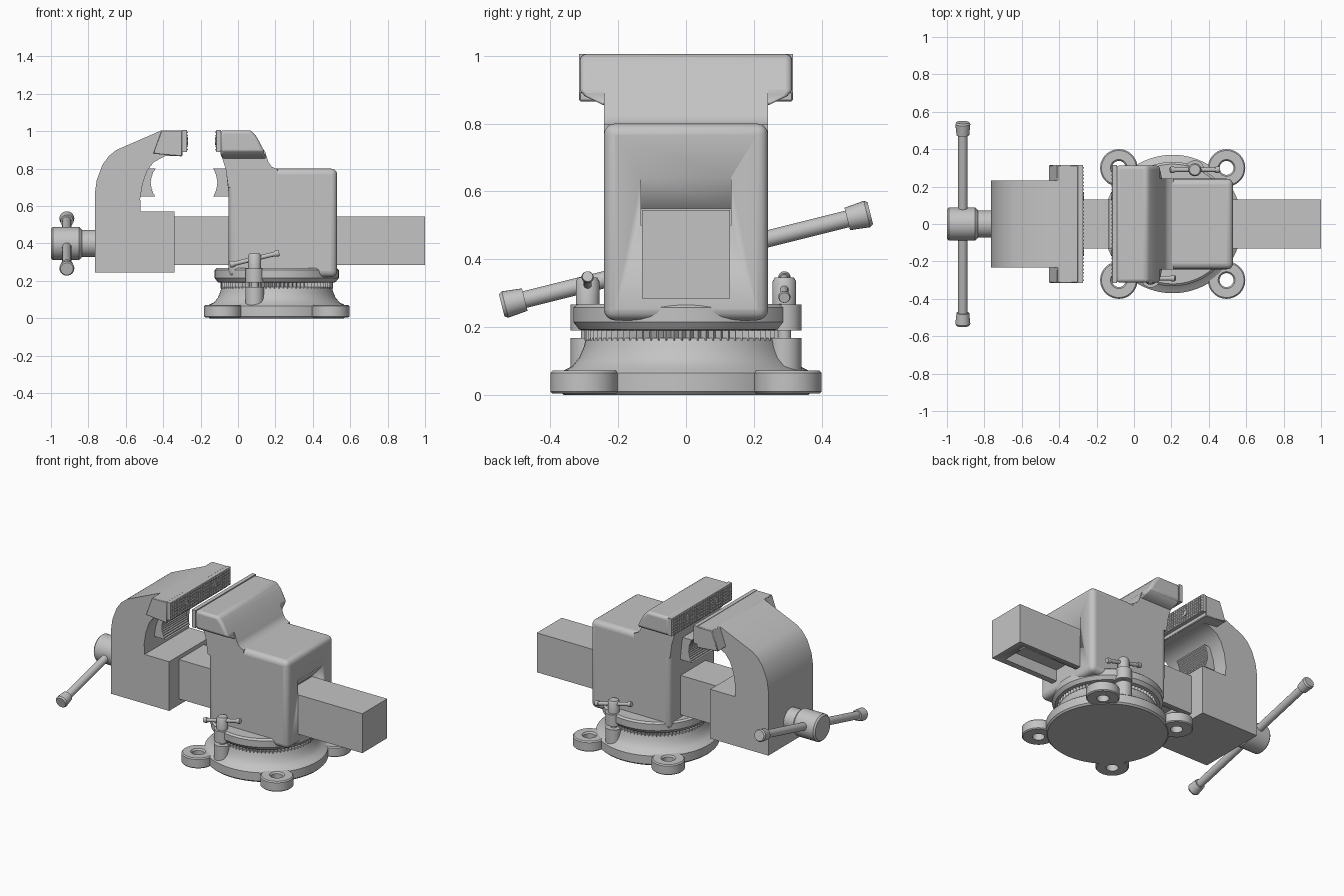
import bpy, bmesh, math
from mathutils import Vector

if "Cube" in bpy.data.objects:
    bpy.data.objects.remove(bpy.data.objects["Cube"])

steel = bpy.data.materials.new("cast_grey")
steel.use_nodes = True
GREY = (0.55, 0.55, 0.55, 1)
steel.diffuse_color = GREY
steel.node_tree.nodes["Principled BSDF"].inputs["Base Color"].default_value = GREY

CX = 0.207  # swivel base centre


def finish(name, bm, bevel=0, segments=4, angle=35):
    bmesh.ops.recalc_face_normals(bm, faces=bm.faces)
    mesh = bpy.data.meshes.new(name)
    bm.to_mesh(mesh)
    bm.free()
    mesh.materials.append(steel)
    ob = bpy.data.objects.new(name, mesh)
    bpy.context.collection.objects.link(ob)
    if bevel:
        mod = ob.modifiers.new("bevel", 'BEVEL')
        mod.width, mod.segments = bevel, segments
        mod.limit_method, mod.angle_limit = 'ANGLE', math.radians(40)
    bpy.ops.object.select_all(action='DESELECT')
    ob.select_set(True)
    bpy.context.view_layer.objects.active = ob
    bpy.ops.object.shade_smooth_by_angle(angle=math.radians(angle))
    return ob


def loft(name, rings, closed=False, **kw):
    """Skin a list of point rings; cap the ends unless closed."""
    bm = bmesh.new()
    vs = [[bm.verts.new(p) for p in r] for r in rings]
    n = len(rings[0])
    pairs = list(zip(vs, vs[1:])) + ([(vs[-1], vs[0])] if closed else [])
    for a, b in pairs:
        for i in range(n):
            j = (i + 1) % n
            bm.faces.new((a[i], a[j], b[j], b[i]))
    if not closed:
        bm.faces.new(vs[0])
        bm.faces.new(vs[-1])
    return finish(name, bm, **kw)


def prism(name, pts, half, **kw):
    """Extrude an x-z profile symmetrically along y."""
    return loft(name, [[(x, y, z) for x, z in pts] for y in (-half, half)], **kw)


def box(name, x0, x1, half, z0, z1, **kw):
    return prism(name, [(x0, z0), (x1, z0), (x1, z1), (x0, z1)], half, **kw)


def lathe(name, profile, origin, axis=(0, 0, 1), n=48, closed=False, **kw):
    """Revolve (radius, distance) points about an axis."""
    q = Vector((0, 0, 1)).rotation_difference(Vector(axis))
    o = Vector(origin)
    rings = [[o + q @ Vector((r * math.cos(2 * math.pi * i / n),
                              r * math.sin(2 * math.pi * i / n), d))
              for i in range(n)] for r, d in profile]
    return loft(name, rings, closed, **kw)


def cut(ob, cutter):
    mod = ob.modifiers.new("cut", 'BOOLEAN')
    mod.operation, mod.object = 'DIFFERENCE', cutter
    cutter.hide_render = True
    cutter.hide_set(True)


def t_bar(name, centre, direction, half, r, knob_r, knob_len):
    """Bar with a fatter tapered knob at each end."""
    k = half - knob_len
    soft = knob_r * 0.85
    lathe(name, [(soft, -half), (knob_r, -half + 0.01), (soft, -k), (r, -k),
                 (r, k), (soft, k), (knob_r, half - 0.01), (soft, half)],
          centre, direction, n=24)


# Swivel base: flange with concave cone
lathe("base_flange", [(0.36, 0), (0.37, 0.01), (0.37, 0.065), (0.36, 0.073),
                      (0.335, 0.085), (0.315, 0.11), (0.302, 0.14),
                      (0.295, 0.168), (0.27, 0.168)], (CX, 0, 0), n=96)

# Four bolt-down lugs
for sx, end in ((-1, "right"), (1, "left")):
    for sy, side in ((-1, "front"), (1, "back")):
        lathe(f"{side}_{end}_lug",
              [(0.037, 0.004), (0.094, 0.004), (0.1, 0.01), (0.1, 0.065),
               (0.093, 0.072), (0.045, 0.072), (0.037, 0.062)],
              (CX + sx * 0.288, sy * 0.3, 0), closed=True)

# Toothed ring between base and collar
TEETH = 80
ring = []
for z in (0.16, 0.2):
    ring.append([(CX + r * math.cos(a), r * math.sin(a), z)
                 for i in range(TEETH * 2)
                 for r, a in [(0.3 if i % 2 else 0.283, math.pi * i / TEETH)]])
loft("toothed_ring", ring, angle=10)

# Swivel collar
lathe("swivel_collar", [(0.3, 0.19), (0.315, 0.193), (0.332, 0.215),
                        (0.332, 0.258), (0.32, 0.268)], (CX, 0, 0), n=96)

# Clamp ears, bolts and cross handles
for s, side in ((-1, "front"), (1, "back")):
    x, y = CX + s * 0.118, s * 0.29
    for part, z0, z1 in (("lower", 0.06, 0.168), ("upper", 0.19, 0.266)):
        lathe(f"{side}_{part}_ear", [(0.05, z0), (0.05, z1)], (x, y, 0))
    lathe(f"{side}_clamp_bolt", [(0.02, 0.16), (0.02, 0.26), (0.035, 0.262),
                                 (0.035, 0.335), (0.028, 0.346)], (x, y, 0), n=24)
    t_bar(f"{side}_clamp_handle", (x, y, 0.318), (1, 0, -s * 0.24), 0.135,
          0.012, 0.018, 0.025)

# Fixed body with a pocket above the bar
body = prism("fixed_body", [(-0.05, 0.22), (0.53, 0.22), (0.53, 0.8),
                            (-0.065, 0.8), (-0.052, 0.68)], 0.242, bevel=0.032)
cut(body, prism("pocket_cutter", [(0.45, 0.5), (0.6, 0.5), (0.6, 0.7),
                                  (0.53, 0.64), (0.45, 0.55)], 0.132))

# Fixed jaw: neck, flared shoulder and wide head
prism("fixed_jaw_neck", [(-0.052, 0.7), (-0.066, 0.8), (-0.092, 0.88),
                         (-0.092, 0.96), (0.09, 0.96), (0.145, 0.89),
                         (0.163, 0.835), (0.18, 0.81), (0.21, 0.797),
                         (0.21, 0.7)], 0.242)


def rect(x0, x1, half, z):
    return [(x0, -half, z), (x1, -half, z), (x1, half, z), (x0, half, z)]


loft("fixed_jaw_shoulder", [rect(-0.085, 0.152, 0.245, 0.855),
                            rect(-0.094, 0.14, 0.3, 0.882),
                            rect(-0.094, 0.14, 0.31, 0.9)], bevel=0.01)
prism("fixed_jaw_head", [(-0.095, 0.885), (0.145, 0.885), (0.1, 0.97),
                         (0.07, 1.005), (-0.095, 1.005)], 0.313, bevel=0.018)

# Sliding jaw: C-shaped body and wide head
prism("sliding_jaw_body",
      [(-0.765, 0.245), (-0.765, 0.67), (-0.755, 0.74), (-0.725, 0.82),
       (-0.69, 0.868), (-0.65, 0.9), (-0.41, 1.004), (-0.31, 1.004),
       (-0.31, 0.87), (-0.39, 0.867), (-0.45, 0.835), (-0.485, 0.79),
       (-0.51, 0.72), (-0.523, 0.64), (-0.52, 0.57), (-0.34, 0.57),
       (-0.34, 0.245)], 0.233)
prism("sliding_jaw_head", [(-0.41, 1.005), (-0.298, 1.005), (-0.298, 0.865),
                           (-0.455, 0.88)], 0.315, bevel=0.004, segments=1)


# Jaw plates with knurled faces and sunk screws
def jaw_plate(name, x_back, x_face):
    box(name, x_back, x_face, 0.315, 0.89, 1.006)
    s = 1 if x_face > x_back else -1
    rows, cols = 6, 32
    bm = bmesh.new()
    grid = [[bm.verts.new((x_face, -0.31 + 0.62 * c / cols,
                           0.892 + 0.112 * r / rows))
             for c in range(cols + 1)] for r in range(rows + 1)]
    for r in range(rows):
        for c in range(cols):
            bm.faces.new((grid[r][c], grid[r][c + 1],
                          grid[r + 1][c + 1], grid[r + 1][c]))
    peaks = bmesh.ops.poke(bm, faces=bm.faces[:])["verts"]
    for v in peaks:
        v.co.x = x_face + s * 0.006
    finish(name + "_knurl", bm, angle=10)
    for y in (-0.15, 0.15):
        lathe(f"{name}_screw_{'front' if y < 0 else 'back'}",
              [(0.022, 0), (0.022, 0.007), (0.013, 0.007), (0.013, 0.004)],
              (x_face, y, 0.948), (s, 0, 0), n=24)


jaw_plate("sliding_jaw_plate", -0.3, -0.274)
jaw_plate("fixed_jaw_plate", -0.09, -0.116)


# Pipe jaws with toothed hollow faces
def pipe_jaw(name, back, tip, depth):
    n = 24
    pts = [(back, 0.65)]
    for i in range(n + 1):
        t = i / n
        hollow = depth * (1 - (2 * t - 1) ** 2) + (0.15 * depth if i % 2 else 0)
        pts.append((tip - hollow, 0.65 + 0.15 * t))
    prism(name, pts + [(back, 0.8)], 0.13, angle=10)


pipe_jaw("sliding_pipe_jaw", -0.53, -0.44, 0.024)
pipe_jaw("fixed_pipe_jaw", -0.05, -0.135, -0.022)

# Square slide bar, channelled underneath
bar = box("slide_bar", -0.36, 1.0, 0.13, 0.285, 0.545)
cut(bar, box("channel_cutter", -0.3, 0.93, 0.09, 0.2, 0.36))

# Screw collar and head
lathe("screw_head", [(0.078, 0), (0.088, 0.01), (0.088, 0.15), (0.08, 0.16),
                     (0.073, 0.165), (0.073, 0.25)], (-1, 0, 0.4), (1, 0, 0))

# Tommy bar
t_bar("main_handle", (-0.915, 0, 0.4), (0, 1, 0.25), 0.56, 0.025, 0.04, 0.07)
